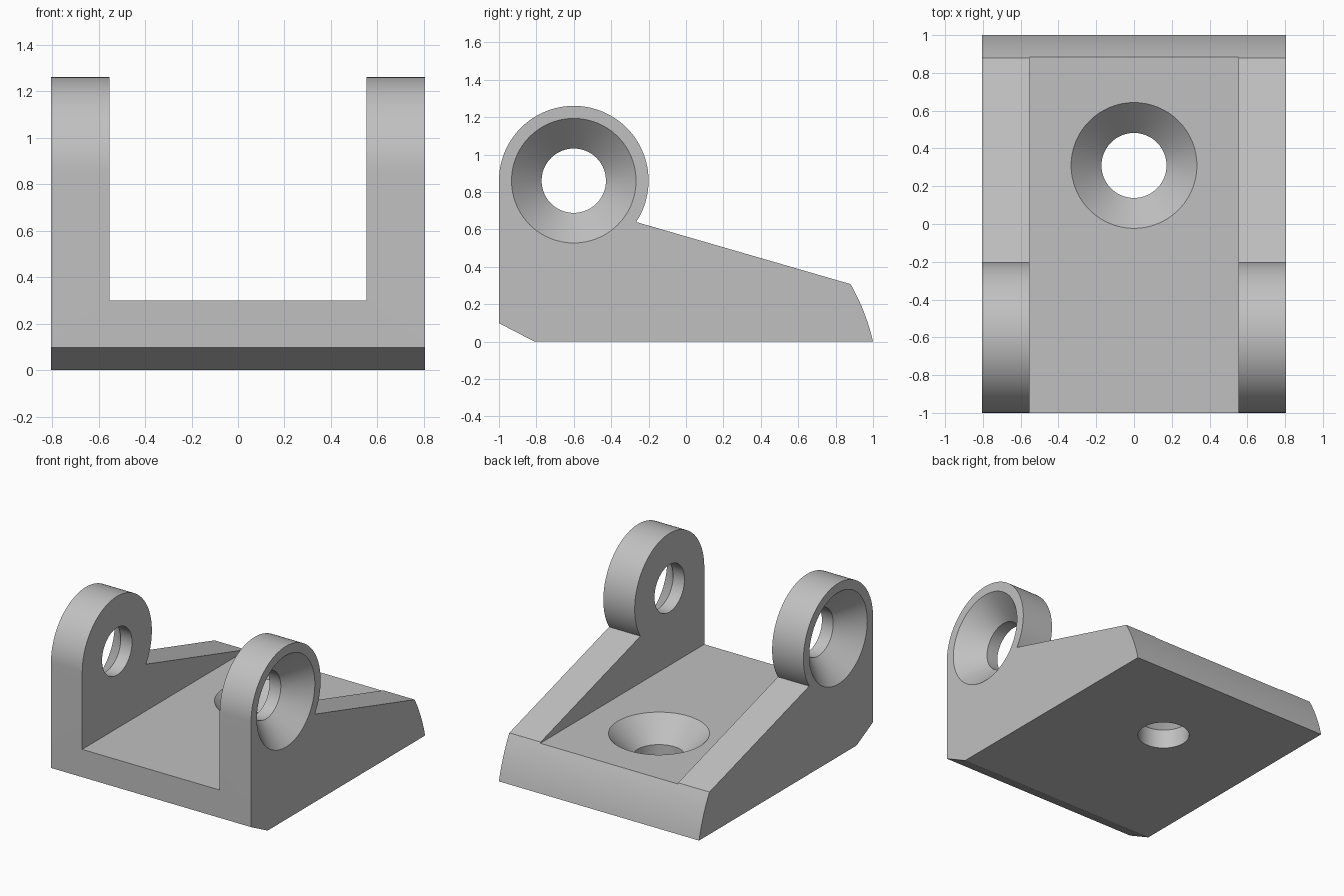
import bpy, bmesh
from math import radians, sin, cos, pi
from mathutils import Matrix, Vector

cube = bpy.data.objects.get("Cube")
if cube:
    bpy.data.objects.remove(cube, do_unlink=True)

HALF_W, INNER_W, FLOOR_Z = 0.805, 0.553, 0.30
PIVOT_Y, PIVOT_Z, EAR_R = -0.6, 0.86, 0.4

grey = bpy.data.materials.new("plain grey")
grey.use_nodes = True
colour = (0.53, 0.53, 0.53, 1)
grey.diffuse_color = colour
grey.node_tree.nodes["Principled BSDF"].inputs["Base Color"].default_value = colour


def make_object(name, bm):
    bmesh.ops.recalc_face_normals(bm, faces=bm.faces)
    mesh = bpy.data.meshes.new(name)
    bm.to_mesh(mesh)
    bm.free()
    mesh.materials.append(grey)
    obj = bpy.data.objects.new(name, mesh)
    bpy.context.collection.objects.link(obj)
    return obj


def prism(name, outline, half_width):
    """Extrude a (y, z) outline across x."""
    bm = bmesh.new()
    face = bm.faces.new([bm.verts.new((-half_width, y, z)) for y, z in outline])
    side = bmesh.ops.extrude_face_region(bm, geom=[face])["geom"]
    moved = [v for v in side if isinstance(v, bmesh.types.BMVert)]
    bmesh.ops.translate(bm, verts=moved, vec=(2 * half_width, 0, 0))
    return make_object(name, bm)


def countersink(name, matrix, segments=96):
    """Drill shape along local z, with its wide mouth at z = 0."""
    bm = bmesh.new()
    profile = [(0, 0.1), (0.333, 0.1), (0.333, 0), (0.172, -0.161), (0.172, -0.5), (0, -0.5)]
    verts = [bm.verts.new((r, 0, z)) for r, z in profile]
    edges = [bm.edges.new(pair) for pair in zip(verts, verts[1:])]
    bmesh.ops.spin(bm, geom=verts + edges, cent=(0, 0, 0), axis=(0, 0, 1),
                   angle=2 * pi, steps=segments)
    bmesh.ops.remove_doubles(bm, verts=bm.verts, dist=1e-4)
    bm.transform(matrix)
    return make_object(name, bm)


# Side outline: chamfered toe, bowed back, sloping rib and round ear
outline = [(-1, 0.098), (-0.81, 0)]
bottom, top = Vector((1, 0)), Vector((0.88, 0.307))
bow = Vector((0.93, 0.366)) * 0.012
for i in range(13):
    t = i / 12
    outline.append(tuple(bottom.lerp(top, t) + bow * 4 * t * (1 - t)))
for i in range(65):
    a = radians(-33.5 + 213.5 * i / 64)
    outline.append((PIVOT_Y + EAR_R * cos(a), PIVOT_Z + EAR_R * sin(a)))
bracket = prism("hinge_bracket", outline, HALF_W)

# Cutters: the channel between the ears and three countersunk holes
channel = [(-2, FLOOR_Z), (2, FLOOR_Z), (2, 2), (-2, 2)]
cutters = [prism("channel_cutter", channel, INNER_W),
           countersink("floor_hole_cutter", Matrix.Translation((0, 0.31, FLOOR_Z)))]
for name, s in (("left", 1), ("right", -1)):
    place = Matrix.Translation((s * HALF_W, PIVOT_Y, PIVOT_Z)) @ Matrix.Rotation(s * pi / 2, 4, "Y")
    cutters.append(countersink(name + "_ear_hole_cutter", place))

bpy.ops.object.select_all(action="DESELECT")
bpy.context.view_layer.objects.active = bracket
bracket.select_set(True)
for cutter in cutters:
    mod = bracket.modifiers.new(cutter.name, "BOOLEAN")
    mod.operation, mod.solver, mod.object = "DIFFERENCE", "EXACT", cutter
    bpy.ops.object.modifier_apply(modifier=mod.name)
    bpy.data.objects.remove(cutter, do_unlink=True)

# Smooth curves, crisp edges
bpy.ops.object.shade_smooth_by_angle(angle=radians(15))
